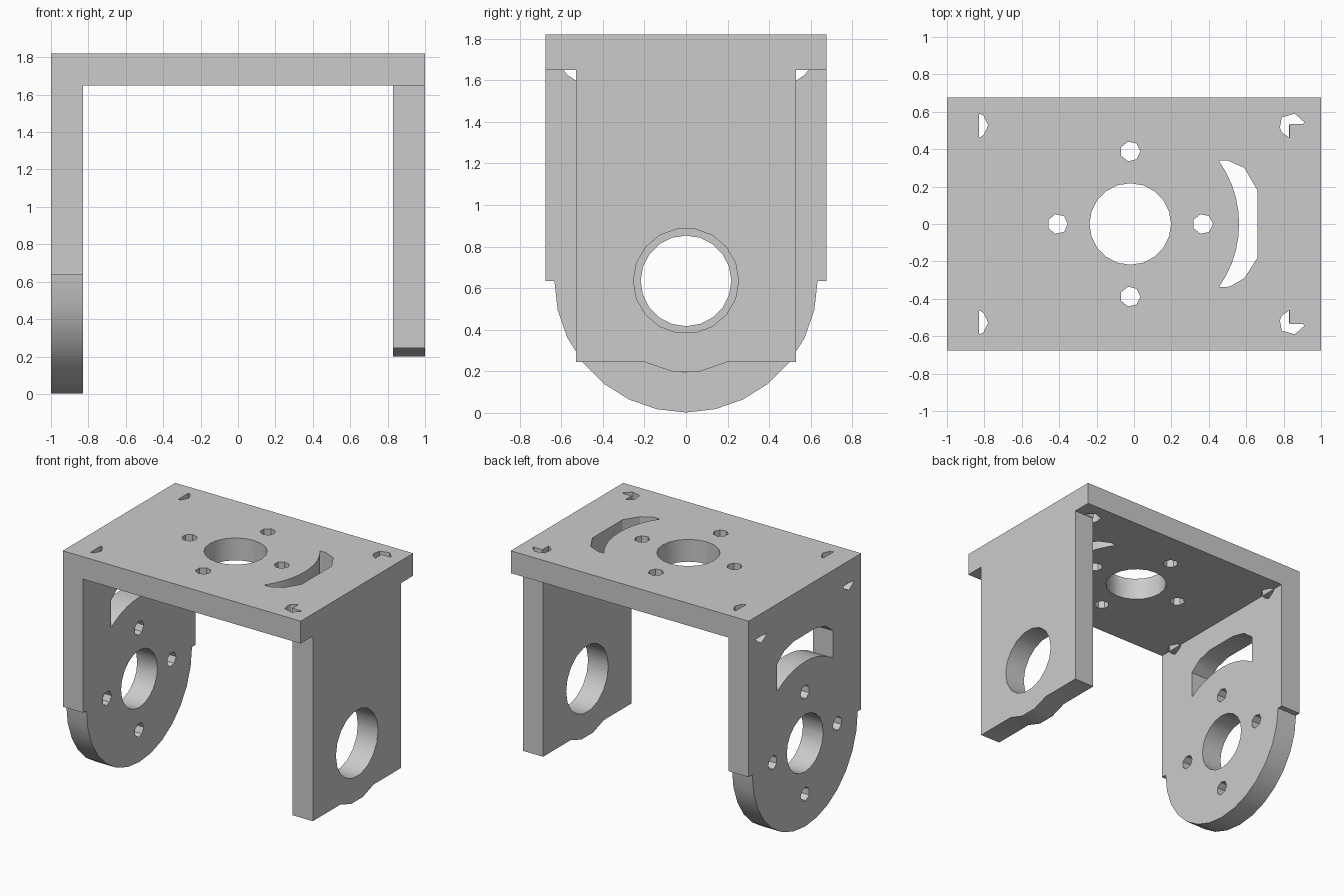
import bpy
import bmesh
from math import sin, cos, pi, radians

cube = bpy.data.objects.get("Cube")
if cube:
    bpy.data.objects.remove(cube, do_unlink=True)

grey = bpy.data.materials.new("plain_grey")
grey.use_nodes = True
colour = (0.6, 0.6, 0.6, 1)
grey.diffuse_color = colour
grey.node_tree.nodes["Principled BSDF"].inputs["Base Color"].default_value = colour

HALF_DEPTH = 0.675
TOP, UNDER, INNER = 1.82, 1.65, 0.83
AXIS_Z = 0.635


def arc(cu, cv, r, start, end, steps):
    angles = [radians(start + (end - start) * i / steps) for i in range(steps + 1)]
    return [(cu + r * cos(a), cv + r * sin(a)) for a in angles]


def circle(cu, cv, r, n):
    return arc(cu, cv, r, 0, 360, n)[:-1]


def flip_v(pts):
    return [(u, -v) for u, v in pts]


def flip_u(pts):
    return [(-u, v) for u, v in pts]


def prisms(name, outlines, low, high, flat):
    """Extrude outlines along z (flat) or along x (upright)."""
    bm = bmesh.new()
    for pts in outlines:
        rings = []
        for w in (low, high):
            rings.append([bm.verts.new((u, v, w) if flat else (w, u, v)) for u, v in pts])
        bm.faces.new(rings[0])
        bm.faces.new(rings[1])
        n = len(pts)
        for i in range(n):
            j = (i + 1) % n
            bm.faces.new((rings[0][i], rings[0][j], rings[1][j], rings[1][i]))
    bmesh.ops.recalc_face_normals(bm, faces=bm.faces[:])
    mesh = bpy.data.meshes.new(name)
    bm.to_mesh(mesh)
    bm.free()
    mesh.materials.append(grey)
    obj = bpy.data.objects.new(name, mesh)
    bpy.context.collection.objects.link(obj)
    return obj


def plate(name, outline, holes, low, high, flat):
    """A plate with all its holes cut through."""
    obj = prisms(name, [outline], low, high, flat)
    cutter = prisms(name + "_cutter", holes, low - 0.1, high + 0.1, flat)
    cutter.hide_render = True
    mod = obj.modifiers.new("holes", "BOOLEAN")
    mod.operation = "DIFFERENCE"
    mod.solver = "EXACT"
    mod.object = cutter
    bpy.ops.object.select_all(action="DESELECT")
    bpy.context.view_layer.objects.active = obj
    obj.select_set(True)
    bpy.ops.object.modifier_apply(modifier=mod.name)
    bpy.data.objects.remove(cutter, do_unlink=True)
    bpy.ops.object.shade_smooth_by_angle(angle=radians(28))
    return obj


def motor_holes(cu, cv):
    """Shaft hole with four screw holes around it."""
    holes = [circle(cu, cv, 0.218, 20)]
    for k in range(4):
        a = k * pi / 2
        holes.append(circle(cu + 0.388 * cos(a), cv + 0.388 * sin(a), 0.054, 7))
    return holes


# Top plate: curved slot, half holes by one wall, notched holes by the other
slot = arc(-0.02, 0, 0.582, 35.5, -35.5, 10)
slot += [(0.51, -0.335), (0.59, -0.29), (0.66, -0.18), (0.66, 0.18), (0.59, 0.30), (0.50, 0.34)]
half_hole = [(-0.9, 0.59), (-0.83, 0.59), (-0.805, 0.58), (-0.78, 0.527),
             (-0.805, 0.475), (-0.83, 0.46), (-0.9, 0.46)]
notched = [(0.78, 0.515), (0.79, 0.57), (0.86, 0.59), (0.91, 0.545), (0.905, 0.535),
           (0.832, 0.535), (0.832, 0.46), (0.79, 0.49)]
plate("top_plate",
      [(-INNER, -HALF_DEPTH), (1, -HALF_DEPTH), (1, HALF_DEPTH), (-INNER, HALF_DEPTH)],
      motor_holes(-0.02, 0) + [slot, half_hole, flip_v(half_hole), notched, flip_v(notched)],
      UNDER, TOP, True)

# Rounded side plate, with a small ledge where the rounded end begins
outline = [(HALF_DEPTH, AXIS_Z), (HALF_DEPTH, TOP), (-HALF_DEPTH, TOP), (-HALF_DEPTH, AXIS_Z)]
outline += arc(0, AXIS_Z, 0.633, 180, 360, 14)
side_slot = arc(0, AXIS_Z, 0.62, 57, 123, 10)
side_slot += [(-0.338, 1.36), (-0.25, 1.43), (-0.13, 1.46),
              (0.13, 1.46), (0.25, 1.43), (0.338, 1.36)]
half_side = [(0.46, UNDER), (0.475, 1.625), (0.527, 1.597), (0.57, 1.625), (0.59, UNDER)]
plate("rounded_side_plate", outline,
      motor_holes(0, AXIS_Z) + [side_slot, half_side, flip_u(half_side)],
      -1, -INNER, False)

# Narrow side plate with a shallow bulge on its lower edge
half = [(0.07, 0.2), (0.2, 0.245), (0.53, 0.245), (0.53, UNDER)]
plate("narrow_side_plate", half + flip_u(half)[::-1],
      [circle(0, AXIS_Z, 0.253, 18)], INNER, 1, False)
